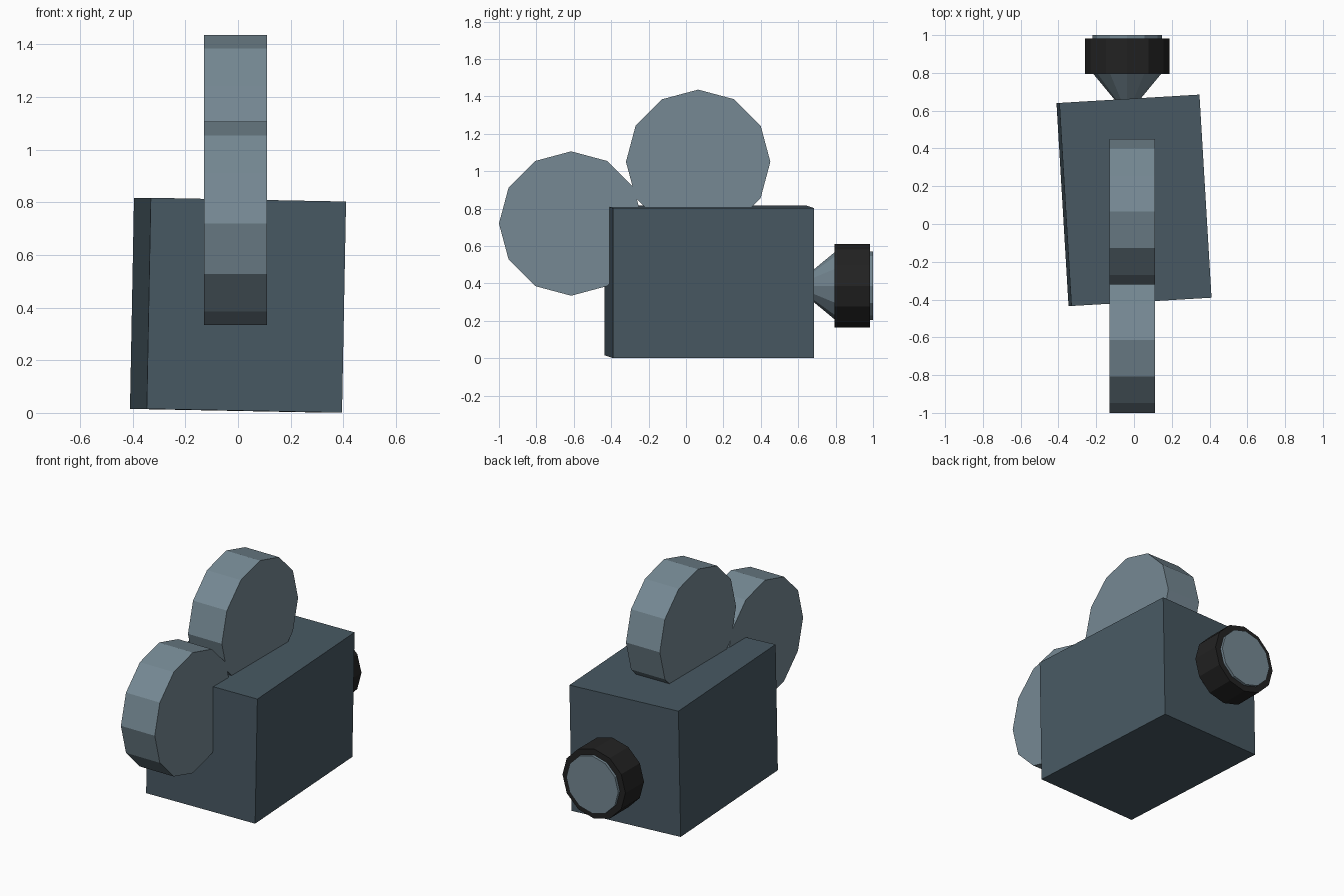
import bpy, bmesh
from math import radians, pi, sin, cos
from mathutils import Matrix

if "Cube" in bpy.data.objects:
    bpy.data.objects.remove(bpy.data.objects["Cube"])


def material(name, rgb):
    m = bpy.data.materials.new(name)
    m.diffuse_color = (*rgb, 1)
    m.use_nodes = True
    m.node_tree.nodes["Principled BSDF"].inputs["Base Color"].default_value = m.diffuse_color
    return m


DARK = material("slate", (0.065, 0.10, 0.125))
LIGHT = material("pale_slate", (0.18, 0.25, 0.295))
BLACK = material("black", (0.016, 0.016, 0.016))


def finish(name, bm, mat):
    bmesh.ops.recalc_face_normals(bm, faces=bm.faces)
    mesh = bpy.data.meshes.new(name)
    bm.to_mesh(mesh)
    bm.free()
    mesh.materials.append(mat)
    obj = bpy.data.objects.new(name, mesh)
    bpy.context.collection.objects.link(obj)
    return obj


def reel(name, y, z):
    """Twelve-sided film reel with its axis along x."""
    bm = bmesh.new()
    bmesh.ops.create_cone(bm, cap_ends=True, segments=12, radius1=0.386,
                          radius2=0.386, depth=0.24,
                          matrix=Matrix.Rotation(pi / 2, 4, 'Y'))
    obj = finish(name, bm, LIGHT)
    obj.location = (-0.01, y, z)


def lathe_y(name, profile, mat, closed=False, sides=12):
    """Turn (y, radius) points around the lens axis."""
    bm = bmesh.new()
    rings = [[bm.verts.new((r * cos(2 * pi * i / sides), y,
                            r * sin(2 * pi * i / sides)))
              for i in range(sides)] for y, r in profile]
    pairs = list(zip(rings, rings[1:]))
    if closed:
        pairs.append((rings[-1], rings[0]))
    else:
        bm.faces.new(rings[0])
        bm.faces.new(rings[-1])
    for a, b in pairs:
        for i in range(sides):
            j = (i + 1) % sides
            bm.faces.new((a[i], a[j], b[j], b[i]))
    obj = finish(name, bm, mat)
    obj.location = (-0.036, 0, 0.387)


# Slightly tilted camera body
bm = bmesh.new()
bmesh.ops.create_cube(bm, size=1, matrix=Matrix.Diagonal((0.743, 1.077, 0.802, 1)))
body = finish("camera_body", bm, DARK)
body.location = (0, 0.125, 0.409)
body.rotation_euler = (0, radians(1.1), radians(3.4))

# Film reels
reel("top_reel", 0.065, 1.05)
reel("rear_reel", -0.614, 0.72)

# Flared lens and the black ring around it
lathe_y("lens", [(0.62, 0.035), (0.80, 0.184), (1.0, 0.184)], LIGHT)
lathe_y("lens_ring", [(0.795, 0.18), (0.795, 0.223), (0.983, 0.223), (0.983, 0.18)],
        BLACK, closed=True)
